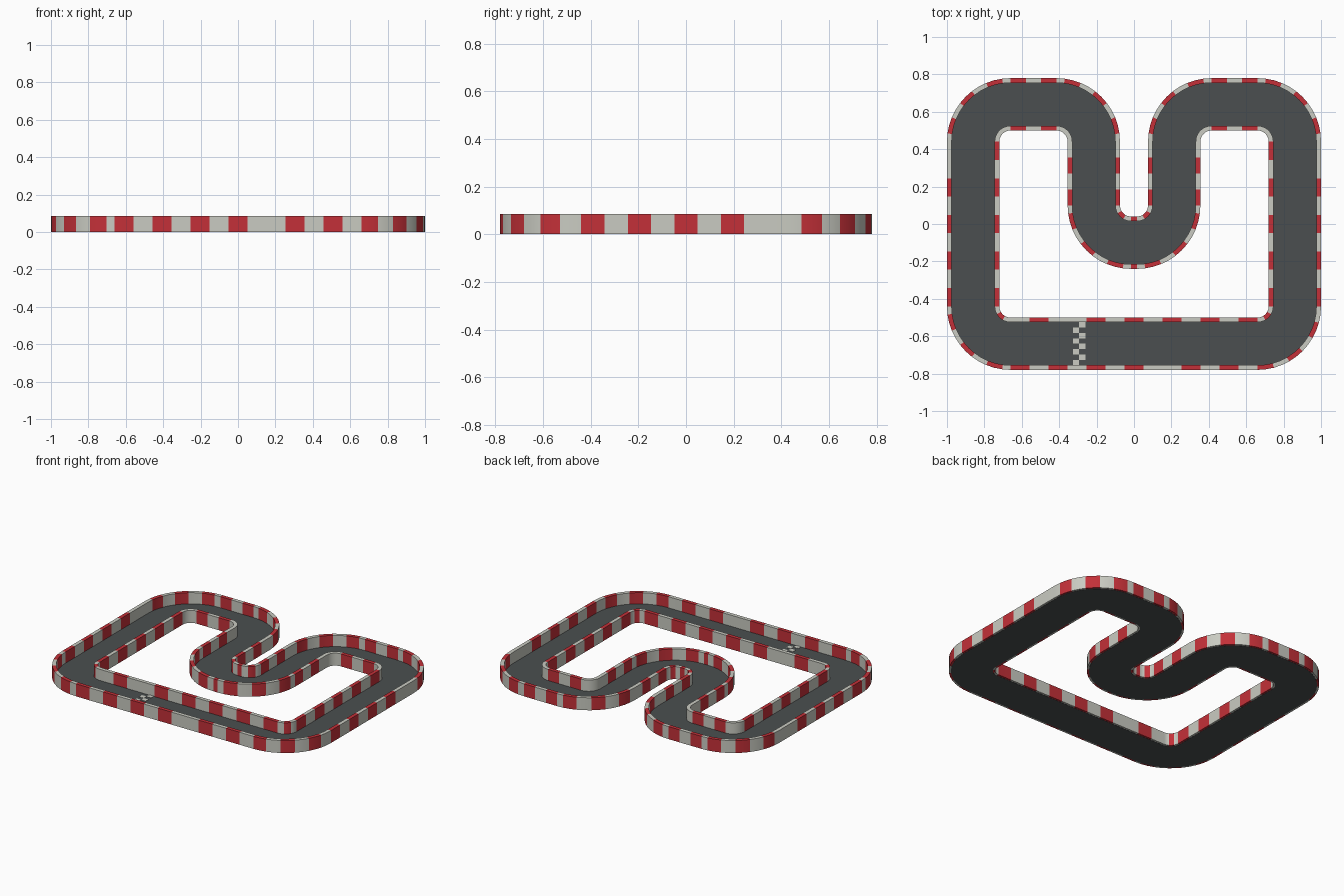
import bpy, bmesh, math
from mathutils import Vector

if "Cube" in bpy.data.objects:
    bpy.data.objects.remove(bpy.data.objects["Cube"])


def material(name, colour):
    mat = bpy.data.materials.new(name)
    mat.use_nodes = True
    mat.diffuse_color = (*colour, 1)
    mat.node_tree.nodes["Principled BSDF"].inputs["Base Color"].default_value = (*colour, 1)
    return mat


white = material("off_white", (0.59, 0.60, 0.54))
red = material("barrier_red", (0.55, 0.03, 0.04))
grey = material("asphalt_grey", (0.07, 0.078, 0.08))

# Centre line of the circuit, counter-clockwise corner points with rounded turns
CORNERS = [Vector(c) for c in [(-.86, -.64), (.86, -.64), (.86, .64), (.215, .64),
                               (.215, -.10), (-.215, -.10), (-.215, .64), (-.86, .64)]]
TURN = 0.2
HALF = 0.14
WALL = 0.025
HEIGHT = 0.085
ROAD_TOP = 0.01

# Stripe patterns: one letter per step, straights and turns alternating
SPLIT = "WRRWWRRWWRRW"
FULL = "RRWWRRWWRRWW"
SPOT = "WWWWRRRRWWWW"
PLAIN = "W" * 12
OUTER = ["RWRWRWRWWRWRW", FULL, "RWRWRWRWW", SPLIT, "RWR", SPLIT, "WRWR", SPOT,
         "R", SPOT, "RWRW", SPLIT, "RWR", SPLIT, "WWRWRWRWR", SPLIT]
INNER = ["WRWWRWRWRWRWR", SPOT, "RWRWRWRWR", PLAIN, "RWR", PLAIN, "WRWR", SPLIT,
         "R", SPLIT, "RWRW", PLAIN, "RWR", PLAIN, "RWRWRWRWR", SPOT]


def stations(patterns):
    """Points along the centre line with their outward normals."""
    result = []
    count = len(CORNERS)
    for i in range(count):
        a, b, c = (CORNERS[(i + k) % count] for k in range(3))
        d, e = (b - a).normalized(), (c - b).normalized()
        start, end = a + d * TURN, b - d * TURN
        normal = Vector((d.y, -d.x))
        steps = len(patterns[2 * i])
        for k in range(steps):
            result.append((start.lerp(end, k / steps), normal))
        side = 1 if d.cross(e) > 0 else -1
        centre = end - normal * TURN * side
        steps = len(patterns[2 * i + 1])
        for k in range(steps):
            t = math.pi / 2 * k / steps
            n = normal * math.cos(t) + d * side * math.sin(t)
            result.append((centre + n * TURN * side, n))
    return result


def add_object(name, bm, mats):
    bmesh.ops.recalc_face_normals(bm, faces=bm.faces)
    mesh = bpy.data.meshes.new(name)
    bm.to_mesh(mesh)
    bm.free()
    obj = bpy.data.objects.new(name, mesh)
    bpy.context.collection.objects.link(obj)
    for mat in mats:
        mesh.materials.append(mat)
    return obj


def sweep(name, patterns, near, far, low, high, mats):
    """Carry a rectangular section round the circuit, colouring each step."""
    bm = bmesh.new()
    section = [(near, low), (far, low), (far, high), (near, high)]
    rings = [[bm.verts.new((*(p + n * off), z)) for off, z in section]
             for p, n in stations(patterns)]
    letters = "".join(patterns)
    for i, letter in enumerate(letters):
        r, s = rings[i], rings[(i + 1) % len(rings)]
        for k in range(4):
            m = (k + 1) % 4
            face = bm.faces.new((r[k], r[m], s[m], s[k]))
            face.material_index = int(letter == "R" and len(mats) > 1)
    obj = add_object(name, bm, mats)
    bpy.ops.object.select_all(action="DESELECT")
    obj.select_set(True)
    bpy.context.view_layer.objects.active = obj
    bpy.ops.object.shade_smooth_by_angle(angle=math.radians(30))
    return obj


# Road slab and the two striped barriers
edge = HALF - WALL / 2
sweep("road", OUTER, -edge, edge, 0, ROAD_TOP, [grey])
sweep("outer_barrier", OUTER, HALF - WALL, HALF, 0.001, HEIGHT, [white, red])
sweep("inner_barrier", INNER, -HALF, WALL - HALF, 0.001, HEIGHT, [white, red])

# Chequered start line: thin white plates in two staggered columns
bm = bmesh.new()
ROWS = 8
size = 2 * (HALF - WALL) / ROWS
for row in range(ROWS):
    x = -0.293 + (0.5 if row % 2 == 0 else -0.5) * 0.034
    y = CORNERS[0].y + HALF - WALL - (row + 0.5) * size
    plate = bmesh.ops.create_cube(bm, size=1)["verts"]
    bmesh.ops.scale(bm, verts=plate, vec=(0.034, size, 0.002))
    bmesh.ops.translate(bm, verts=plate, vec=(x, y, ROAD_TOP + 0.001))
add_object("start_line", bm, [white])
